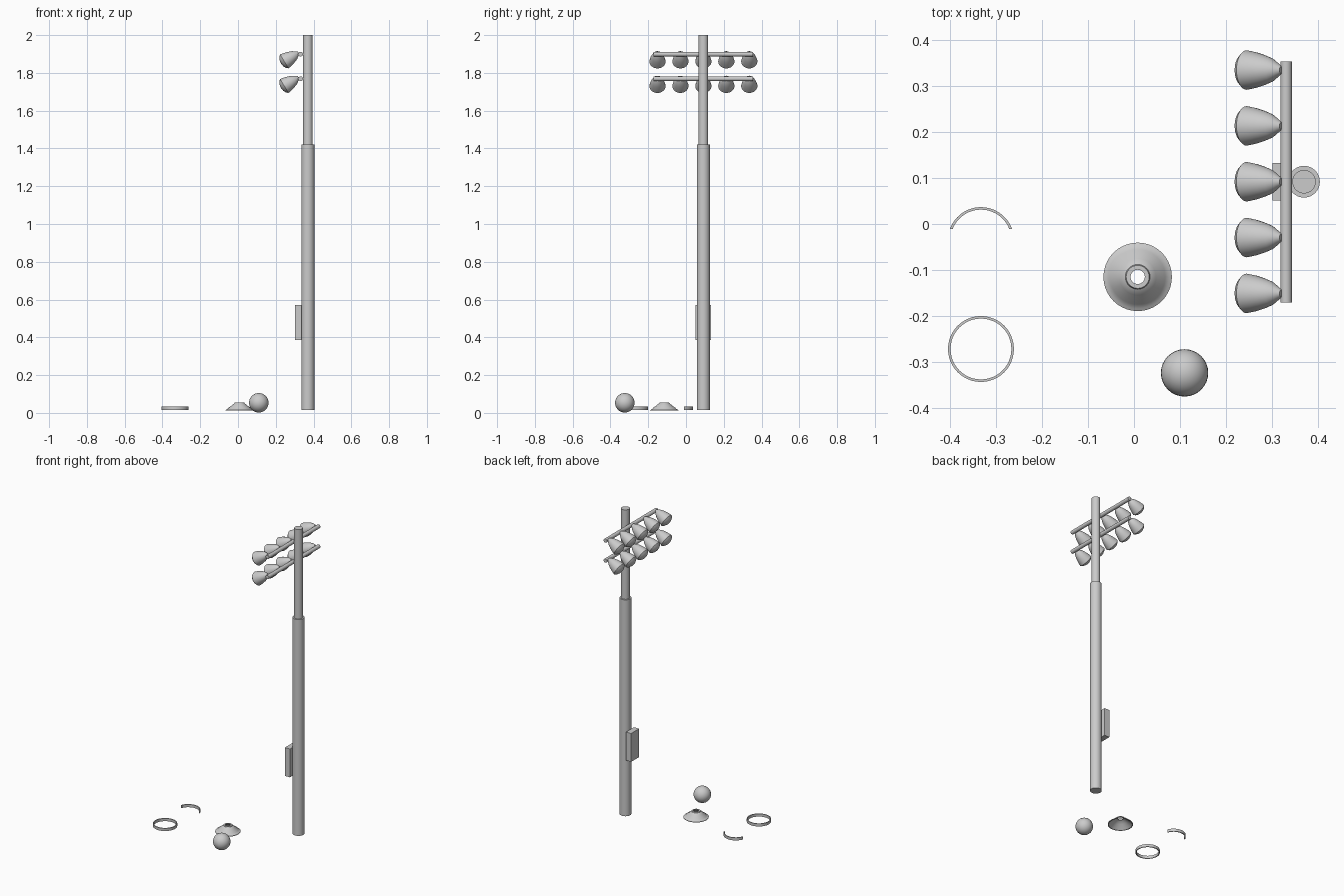
import bpy, bmesh, math
from mathutils import Matrix, Vector

if "Cube" in bpy.data.objects:
    bpy.data.objects.remove(bpy.data.objects["Cube"])


def finish(name, bm, smooth=True):
    bmesh.ops.recalc_face_normals(bm, faces=bm.faces)
    me = bpy.data.meshes.new(name)
    bm.to_mesh(me)
    bm.free()
    ob = bpy.data.objects.new(name, me)
    bpy.context.collection.objects.link(ob)
    if smooth:
        bpy.ops.object.select_all(action='DESELECT')
        ob.select_set(True)
        bpy.context.view_layer.objects.active = ob
        bpy.ops.object.shade_smooth_by_angle(angle=math.radians(35))
    return ob


def lathe(name, profile, loc, closed=False, n=32, rot=None):
    """Spin (radius, z) points around z; closed joins the last point to the first."""
    bm = bmesh.new()
    rings = []
    for r, z in profile:
        k = 1 if r == 0 else n
        rings.append([bm.verts.new((r * math.cos(math.tau * i / n),
                                    r * math.sin(math.tau * i / n), z)) for i in range(k)])
    pairs = list(zip(rings, rings[1:])) + ([(rings[-1], rings[0])] if closed else [])
    for a, b in pairs:
        for i in range(n):
            j = (i + 1) % n
            vs = [a[i % len(a)], a[j % len(a)], b[j % len(b)], b[i % len(b)]]
            bm.faces.new(list(dict.fromkeys(vs)))
    if rot:
        bm.transform(rot)
    bm.transform(Matrix.Translation(loc))
    return finish(name, bm)


def cylinder(name, r, length, loc, rot=None):
    return lathe(name, [(0, 0), (r, 0), (r, length), (0, length)], loc, rot=rot)


PX, PY = 0.37, 0.092

# Two-stage pole
cylinder("lower_pole", 0.0345, 1.404, (PX, PY, 0.016))
cylinder("upper_pole", 0.0255, 0.58, (PX, PY, 1.42))

# Electrical box on the lamp side of the pole
bm = bmesh.new()
bmesh.ops.create_cube(bm, size=1)
bm.transform(Matrix.Translation((0.319, PY, 0.479)) @ Matrix.Diagonal((0.036, 0.082, 0.184, 1)))
finish("control_box", bm, smooth=False)

# Crossbars with five floodlights each, tilted downward
lamp = [(0, 0), (0.008, 0), (0.018, 0.014), (0.026, 0.026), (0.033, 0.045), (0.039, 0.066),
        (0.043, 0.088), (0.034, 0.098), (0.019, 0.106), (0, 0.109)]
aim = Vector((-math.cos(math.radians(31)), 0, -math.sin(math.radians(31))))
tilt = aim.to_track_quat('Z', 'Y').to_matrix().to_4x4()
for row, z in (("upper", 1.899), ("lower", 1.769)):
    cylinder(row + "_crossbar", 0.0125, 0.525, (0.331, -0.171, z),
             Matrix.Rotation(-math.pi / 2, 4, 'X'))
    for i in range(5):
        lathe(f"{row}_floodlight_{i + 1}", lamp, (0.3205, PY + (i - 2) * 0.1215, z + 0.007), rot=tilt)

# Full ring lying on the ground
R, W = 0.0717, 0.0055
Z0, Z1 = 0.016, 0.034
lathe("ring", [(R, Z0), (R, Z1), (R - W, Z1), (R - W, Z0)], (-0.333, -0.272, 0), closed=True, n=48)

# Part ring, cut straight across its ends
bm = bmesh.new()
cut, N = 0.024, 24
sections = []
for i in range(N + 1):
    sec = []
    for r, z in ((R, Z0), (R, Z1), (R - W, Z1), (R - W, Z0)):
        start = math.asin(cut / r)
        a = start + (math.pi - 2 * start) * i / N
        sec.append(bm.verts.new((-0.333 + r * math.cos(a), -0.035 + r * math.sin(a), z)))
    sections.append(sec)
for a, b in zip(sections, sections[1:]):
    for k in range(4):
        bm.faces.new((a[k], a[(k + 1) % 4], b[(k + 1) % 4], b[k]))
bm.faces.new(sections[0])
bm.faces.new(sections[-1])
finish("part_ring", bm)

# Hollow stepped disc cone with an open top
outer = [(0.0745, 0.012), (0.0745, 0.015), (0.069, 0.018), (0.060, 0.024), (0.058, 0.028),
         (0.042, 0.038), (0.040, 0.042), (0.027, 0.050), (0.025, 0.055), (0.0155, 0.055)]
inner = [(0.0155, 0.051), (0.023, 0.050), (0.040, 0.036), (0.068, 0.014), (0.070, 0.012)]
lathe("disc_cone", outer + inner, (0.008, -0.115, 0), closed=True, n=40)

# Ball
bm = bmesh.new()
bmesh.ops.create_uvsphere(bm, u_segments=32, v_segments=16, radius=0.0515)
bm.transform(Matrix.Translation((0.11, -0.324, 0.0535)))
finish("ball", bm)
